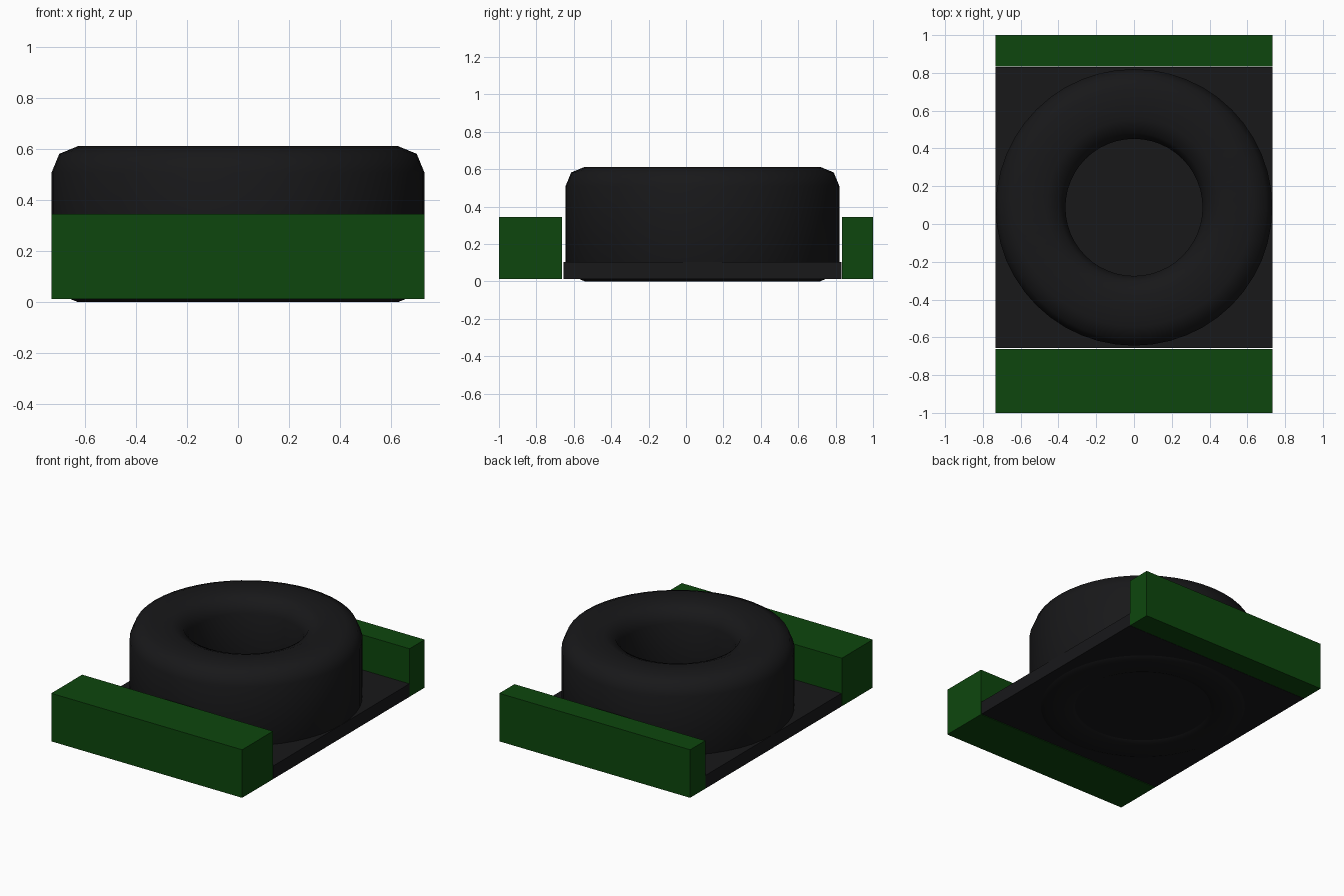
import bpy, math
from mathutils import Vector

if "Cube" in bpy.data.objects:
    bpy.data.objects.remove(bpy.data.objects["Cube"])


def material(name, color):
    m = bpy.data.materials.new(name)
    m.diffuse_color = (*color, 1)
    m.use_nodes = True
    m.node_tree.nodes["Principled BSDF"].inputs["Base Color"].default_value = m.diffuse_color
    return m


black = material("black", (0.009, 0.009, 0.010))
green = material("green", (0.004, 0.062, 0.004))


def add_mesh(name, verts, faces, mat):
    me = bpy.data.meshes.new(name)
    me.from_pydata(verts, [], faces)
    me.materials.append(mat)
    ob = bpy.data.objects.new(name, me)
    bpy.context.collection.objects.link(ob)
    return ob


def box(name, lo, hi, mat):
    v = [(x, y, z) for x in (lo[0], hi[0]) for y in (lo[1], hi[1]) for z in (lo[2], hi[2])]
    f = [(0, 1, 3, 2), (4, 6, 7, 5), (0, 4, 5, 1), (2, 3, 7, 6), (0, 2, 6, 4), (1, 5, 7, 3)]
    return add_mesh(name, v, f, mat)


def lathe_ring(name, profile, center, steps, mat):
    n = len(profile)
    verts, faces = [], []
    for i in range(steps):
        a = 2 * math.pi * i / steps
        for r, z in profile:
            verts.append(Vector((r * math.cos(a), r * math.sin(a), z)) + Vector(center))
        for j in range(n):
            k, m = (i + 1) % steps, (j + 1) % n
            faces.append((i * n + j, k * n + j, k * n + m, i * n + m))
    ob = add_mesh(name, verts, faces, mat)
    ob.data.shade_smooth()
    return ob


W = 0.732   # half width of the base

# Base plate and the two raised end blocks
box("base_plate", (-W, -0.656, 0.012), (W, 0.832, 0.103), black)
box("front_block", (-W, -1.0, 0.012), (W, -0.662, 0.345), green)
box("back_block", (-W, 0.834, 0.012), (W, 1.0, 0.345), green)

# Thick ring with a rounded rectangular cross-section
H, R_OUT, R_IN = 0.612, W, 0.363
corner = [(0.0, 0.103), (0.03, 0.03), (0.103, 0.0)]   # inset, height
profile = [(R_OUT - d, z) for d, z in reversed(corner)]
profile += [(R_OUT - d, H - z) for d, z in corner]
profile += [(R_IN + d, H - z) for d, z in reversed(corner)]
profile += [(R_IN + d, z) for d, z in corner]
lathe_ring("ring_body", profile, (0, 0.088, 0), 48, black)
